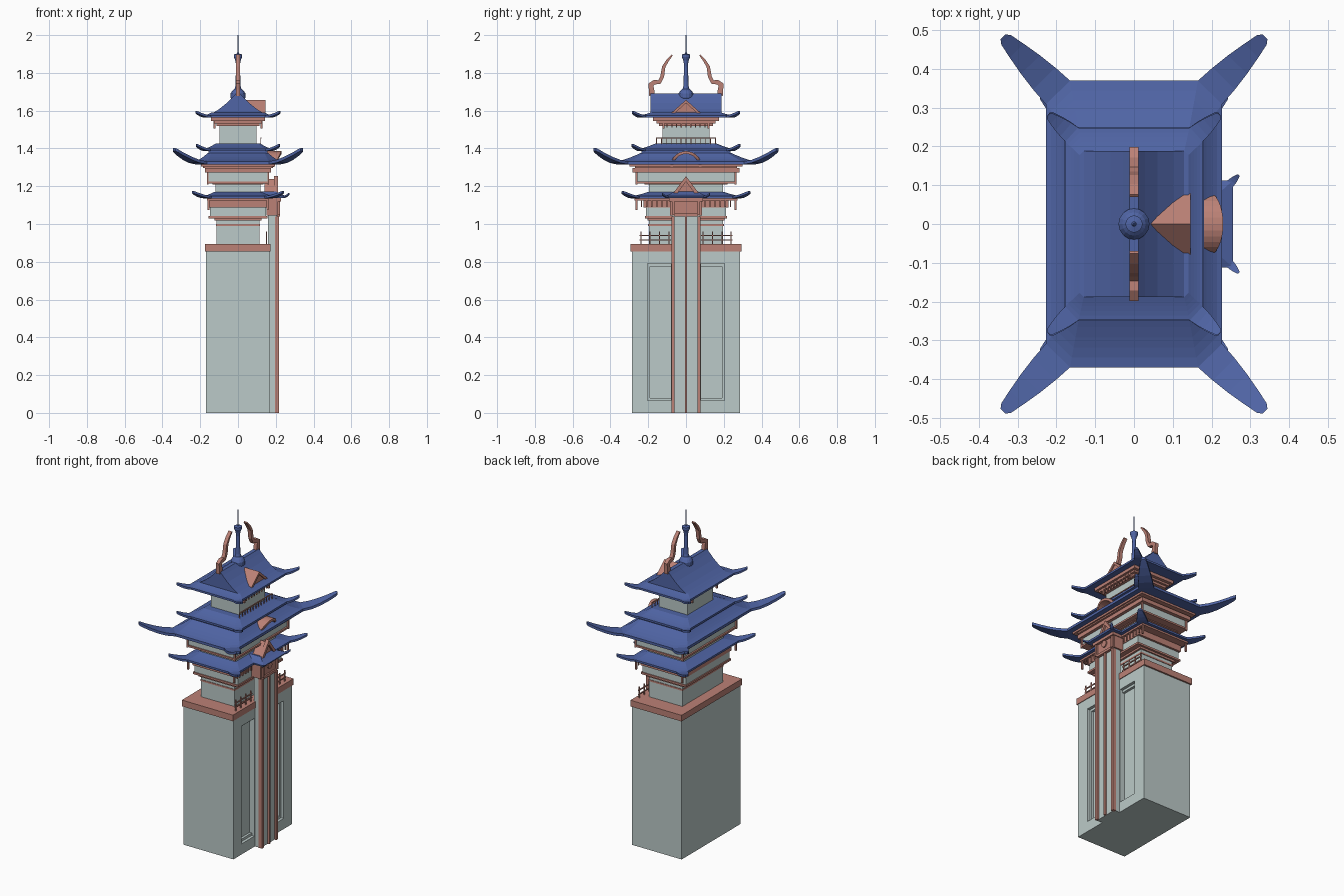
import bpy, bmesh, math
from mathutils import Vector

if "Cube" in bpy.data.objects:
    bpy.data.objects.remove(bpy.data.objects["Cube"])

def mat(name, c):
    m = bpy.data.materials.new(name)
    m.diffuse_color = (*c, 1)
    m.use_nodes = True
    m.node_tree.nodes["Principled BSDF"].inputs["Base Color"].default_value = m.diffuse_color
    return m

BLUE = mat("blue_tile", (0.08, 0.13, 0.38))
PINK = mat("pink_wood", (0.50, 0.22, 0.18))
WALL = mat("pale_wall", (0.50, 0.59, 0.58))

def finish(bm, name, m):
    bmesh.ops.recalc_face_normals(bm, faces=bm.faces[:])
    me = bpy.data.meshes.new(name)
    bm.to_mesh(me)
    bm.free()
    me.materials.append(m)
    ob = bpy.data.objects.new(name, me)
    bpy.context.collection.objects.link(ob)
    return ob

def boxes(name, m, spans):
    """Several boxes (x0, x1, y0, y1, z0, z1) in one object."""
    bm = bmesh.new()
    for x0, x1, y0, y1, z0, z1 in spans:
        vs = bmesh.ops.create_cube(bm, size=1)["verts"]
        for v in vs:
            v.co = ((x0 + x1) / 2 + v.co.x * (x1 - x0),
                    (y0 + y1) / 2 + v.co.y * (y1 - y0),
                    (z0 + z1) / 2 + v.co.z * (z1 - z0))
    return finish(bm, name, m)

def sym(hx, hy, z0, z1):
    return (-hx, hx, -hy, hy, z0, z1)

def skin(bm, rings):
    """Join equal-sized closed rings and cap both ends."""
    loops = [[bm.verts.new(p) for p in r] for r in rings]
    n = len(loops[0])
    for a, b in zip(loops, loops[1:]):
        for i in range(n):
            bm.faces.new((a[i], a[(i + 1) % n], b[(i + 1) % n], b[i]))
    bm.faces.new(loops[0])
    bm.faces.new(loops[-1])

def prism(name, m, yz, x0, x1):
    bm = bmesh.new()
    skin(bm, [[(x, y, z) for y, z in yz] for x in (x0, x1)])
    return finish(bm, name, m)

def oct_ring(hx, hy, c, z):
    pts = [(hx, hy - c), (hx - c, hy)]
    pts += [(-x, y) for x, y in reversed(pts)]
    pts += [(-x, -y) for x, y in pts]
    return [Vector((x, y, z)) for x, y in pts]

def horn_rings(start, tip, w, th, sx, sy):
    d = Vector((tip.x - start.x, tip.y - start.y, 0)).normalized()
    side = Vector((-d.y, d.x, 0))
    rings = []
    for s, k in ((-0.2, 1), (0, 1), (0.25, .92), (0.5, .78), (0.75, .58), (0.94, .4), (1, .2)):
        p = start.lerp(tip, s)
        p.z = start.z + (tip.z - start.z) * max(s, 0) ** 1.6
        h = Vector((0, 0, th / 2))
        e = side * w / 2 * k
        rings.append([(q.x * sx, q.y * sy, q.z) for q in (p - e - h, p + e - h, p + e + h, p - e + h)])
    return rings

def roof(name, eave, top, z0, z1, c, tip, th=0.012):
    """Concave hipped skirt roof with four upturned corner horns."""
    bm = bmesh.new()
    rings = [oct_ring(top[0], top[1], c * .3, z0 - th), oct_ring(*eave, c, z0 - th)]
    for i in range(6):
        t = i / 5
        rings.append(oct_ring(eave[0] + (top[0] - eave[0]) * t, eave[1] + (top[1] - eave[1]) * t,
                              c * (1 - .7 * t), z0 + (z1 - z0) * t ** 1.4))
    skin(bm, rings)
    start = Vector((eave[0] - c / 2, eave[1] - c / 2, z0 - th / 2))
    for sx in (-1, 1):
        for sy in (-1, 1):
            skin(bm, horn_rings(start, Vector(tip), c * 1.41, th, sx, sy))
    return finish(bm, name, BLUE)

# --- tower base with two recessed panels on the right side
spans = [(-.17, .135, -.285, .285, 0, .86), (.135, .168, -.08, .08, 0, .86)]
for s in (-1, 1):
    for a, b, z0, z1, x in ((.205, .285, 0, .86, .168), (.08, .205, 0, .065, .168), (.08, .205, .79, .86, .168),
                            (.19, .205, .065, .79, .15), (.08, .19, .775, .79, .15), (.08, .19, .065, .08, .15)):
        spans.append((.13, x, min(s * a, s * b), max(s * a, s * b), z0, z1))
boxes("tower_base", WALL, spans)
boxes("base_cornice", PINK, [(-.176, .172, -.295, .295, .855, .893)])

# --- pilaster with pink strips
boxes("pilaster", WALL, [(.16, .206, -.075, .075, 0, 1.05)])
boxes("pilaster_strips", PINK, [(.195, .218, y - w, y + w, 0, 1.04) for y, w in ((-.069, .009), (0, .006), (.069, .009))])

# --- terrace railing
rail = []
for s in (-1, 1):
    for y in (.09, .14, .19, .238):
        rail.append((.148, .154, s * y - .003, s * y + .003, .89, .96))
    for z in (.915, .94):
        rail.append((.148, .154, min(s * .08, s * .245), max(s * .08, s * .245), z - .003, z + .003))
boxes("terrace_railing", PINK, rail)

# --- storey walls
boxes("storey_walls", WALL, [sym(.113, .197, .89, 1.035), sym(.148, .212, 1.035, 1.095), sym(.12, .195, 1.15, 1.22),
                             sym(.155, .26, 1.222, 1.275), sym(.098, .125, 1.41, 1.525)])

# --- storey beams
boxes("storey_beams", PINK, [sym(.116, .2, .99, 1.0), sym(.125, .205, 1.018, 1.032), sym(.155, .218, 1.03, 1.042),
                             sym(.152, .225, 1.088, 1.13), sym(.165, .272, 1.125, 1.137), sym(.135, .22, 1.21, 1.218),
                             sym(.165, .267, 1.215, 1.226), sym(.174, .282, 1.272, 1.296), sym(.186, .27, 1.296, 1.306),
                             sym(.195, .3, 1.304, 1.322), sym(.115, .142, 1.518, 1.532), sym(.128, .155, 1.532, 1.546),
                             sym(.142, .174, 1.544, 1.566)])

# --- hanging corner posts
posts = []
for sx in (-1, 1):
    for sy in (-1, 1):
        for hx, hy, z0, z1 in ((.157, .262, 1.075, 1.13), (.16, .262, 1.21, 1.275), (.125, .12, 1.505, 1.55)):
            x, y = sx * hx, sy * hy
            posts.append((x - .005, x + .005, y - .005, y + .005, z0, z1))
boxes("corner_posts", PINK, posts)

# --- baluster rows on the right side
bal = [(.118, .124, -.16, .16, 1.452, 1.457)]
for i in range(13):
    y = -.156 + i * .026
    bal.append((.119, .123, y - .002, y + .002, 1.41, 1.455))
for s in (-1, 1):
    for i in range(6):
        y = s * (.1 + i * .027)
        bal.append((.156, .162, y - .003, y + .003, 1.09, 1.13))
for i in range(9):
    y = -.1 + i * .025
    bal.append((.124, .13, y - .003, y + .003, 1.51, 1.545))
boxes("balusters", PINK, bal)

# --- roofs
roof("lower_roof", (.185, .29), (.125, .2), 1.148, 1.17, .045, (.238, .335, 1.168))
roof("main_roof", (.227, .37), (.16, .24), 1.332, 1.376, .062, (.338, .483, 1.394), .016)
boxes("roof_neck", BLUE, [sym(.155, .235, 1.37, 1.39)])
roof("upper_roof", (.18, .25), (.12, .165), 1.398, 1.425, .035, (.22, .284, 1.418))
roof("crown_roof", (.178, .248), (.14, .188), 1.575, 1.59, .035, (.221, .281, 1.592))

# --- curved gable on top
half = [(.145, 1.58), (.1, 1.608), (.06, 1.64), (.028, 1.672), (.012, 1.69)]
prof = half + [(-x, z) for x, z in reversed(half)]
bm = bmesh.new()
skin(bm, [[(x, y, z) for x, z in prof] for y in (-.188, .188)])
finish(bm, "crown_gable", BLUE)

# --- crown dormer
prism("dormer", PINK, [(-.082, 1.584), (.082, 1.584), (0, 1.657)], .02, .138)
for s in (-1, 1):
    prism("dormer_frame", PINK, [(s * .082, 1.584), (0, 1.657), (0, 1.64), (s * .062, 1.584)], .135, .146)

# --- arched dormer on the main roof
bm = bmesh.new()
rings = []
for i in range(17):
    a = math.pi * i / 16
    c, s = math.cos(a), math.sin(a)
    xf = .19 + .04 * s
    rings.append([(x, r * c, 1.303 + r * s) for x, r in ((.15, .068), (xf, .068), (xf, .083), (.15, .083))])
skin(bm, rings)
finish(bm, "arch_dormer", PINK)

# --- portal head above the pilaster
boxes("portal_head", PINK, [(.15, .213, -.085, .085, 1.045, 1.135), (.21, .222, -.075, -.06, 1.05, 1.135),
                            (.21, .222, .06, .075, 1.05, 1.135), (.155, .228, -.09, .09, 1.12, 1.137),
                            (.16, .222, -.06, .06, 1.04, 1.055)])
bm = bmesh.new()
skin(bm, [[(x, .02 * math.cos(k * math.pi / 8), 1.1 + .02 * math.sin(k * math.pi / 8)) for k in range(16)] for x in (.2, .22)])
finish(bm, "portal_disc", PINK)

# --- portal roof with two small horns
bm = bmesh.new()
skin(bm, [[(.12, -hy, z), (x, -hy, z), (x, hy, z), (.12, hy, z)] for x, hy, z in
          ((.25, .11, 1.138), (.255, .112, 1.148), (.225, .085, 1.158), (.2, .065, 1.172))])
for s in (-1, 1):
    skin(bm, horn_rings(Vector((.248, .104, 1.145)), Vector((.27, .126, 1.16)), .022, .008, 1, s))
finish(bm, "portal_roof", BLUE)
prism("portal_gable", PINK, [(-.062, 1.165), (.062, 1.165), (0, 1.238)], .14, .2)
for s in (-1, 1):
    prism("portal_gable_frame", PINK, [(s * .066, 1.165), (0, 1.253), (0, 1.225), (s * .044, 1.165)], .19, .212)

# --- ridge ornaments
path = [(.18, 1.68, .016), (.183, 1.715, .014), (.186, 1.738, .014), (.168, 1.75, .012), (.14, 1.752, .011),
        (.126, 1.78, .01), (.118, 1.832, .009), (.098, 1.865, .007), (.073, 1.895, .004)]
for s in (-1, 1):
    bm = bmesh.new()
    rings = []
    for i, (y, z, r) in enumerate(path):
        a, b = path[max(i - 1, 0)], path[min(i + 1, len(path) - 1)]
        d = Vector((b[0] - a[0], b[1] - a[1])).normalized()
        n = Vector((-d.y, d.x)) * r
        rings.append([(x, s * (y + k * n.x), z + k * n.y) for x, k in ((-.011, -1), (.011, -1), (.011, 1), (-.011, 1))])
    skin(bm, rings)
    finish(bm, "ridge_ornament", PINK)

# --- finial and needle
bm = bmesh.new()
lathe = [(.03, 1.65), (.04, 1.67), (.04, 1.69), (.03, 1.705), (.018, 1.715), (.014, 1.73), (.01, 1.84),
         (.014, 1.865), (.022, 1.885), (.022, 1.898), (.006, 1.902), (.003, 1.91), (.003, 2.0)]
skin(bm, [[(r * math.cos(k * math.pi / 8), r * math.sin(k * math.pi / 8), z) for k in range(16)] for r, z in lathe])
finish(bm, "finial", BLUE)
